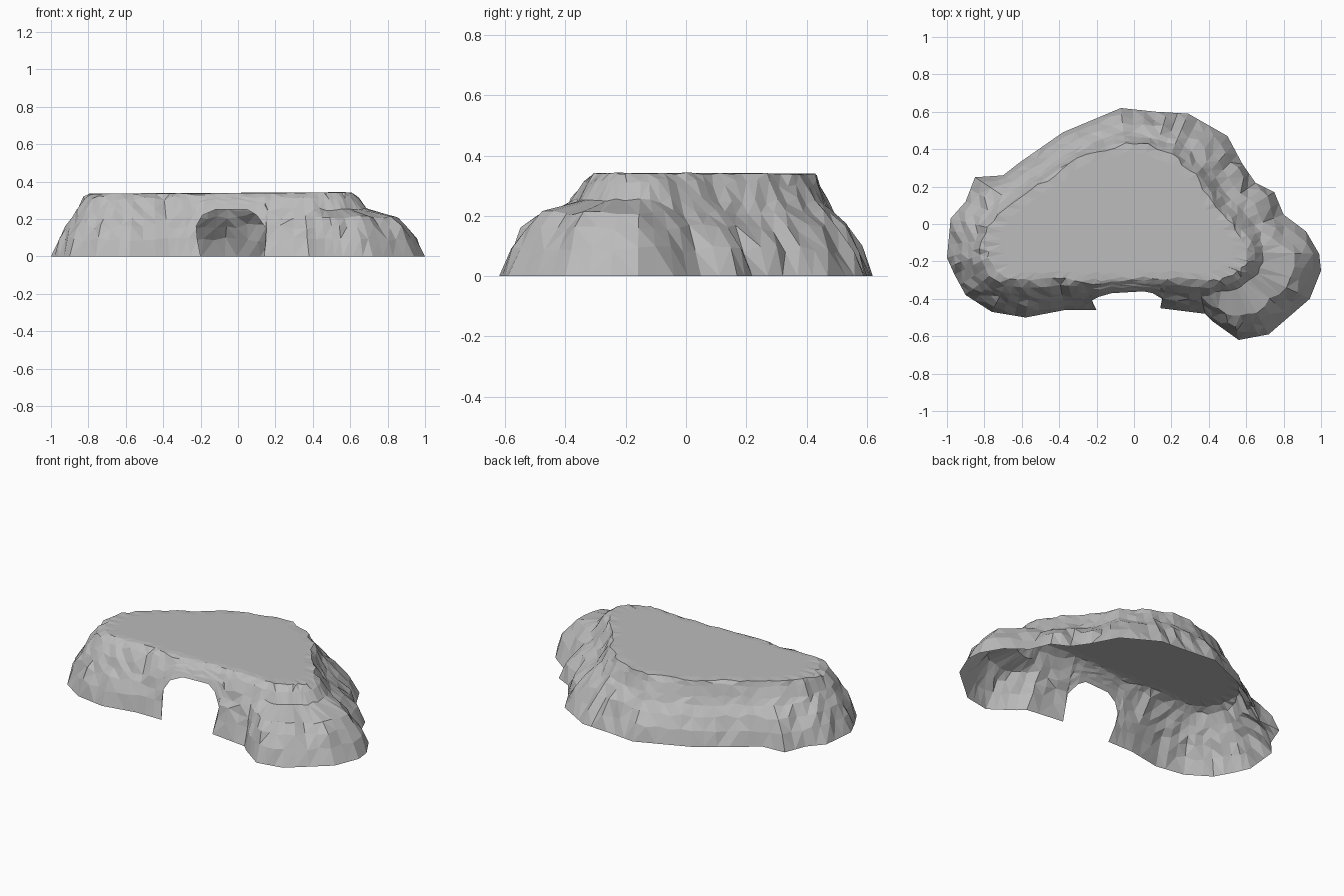
import bpy
import bmesh
import random
from mathutils import Vector

random.seed(11)

default_cube = bpy.data.objects.get("Cube")
if default_cube:
    bpy.data.objects.remove(default_cube, do_unlink=True)

# Foot of the cliff, clockwise from the back; a third value lifts the cave arch
FOOT = [
    (-.07, .62), (.12, .6), (.29, .59), (.5, .47), (.58, .32), (.65, .22),
    (.75, .17), (.8, .05), (.92, -.04), (.99, -.16), (1, -.25), (.94, -.4),
    (.72, -.59), (.56, -.62), (.42, -.52), (.38, -.48), (.22, -.46),
    (.14, -.45), (.15, -.4, .15), (.1, -.37, .22), (.05, -.36, .25),
    (-.12, -.37, .25), (-.19, -.39, .22), (-.23, -.41, .15), (-.2, -.46),
    (-.37, -.46), (-.58, -.5), (-.76, -.47), (-.9, -.38), (-.96, -.27),
    (-1, -.18), (-.98, .03), (-.9, .12), (-.85, .25), (-.7, .26),
    (-.61, .33), (-.38, .49),
]

# Edge of the plateau, one point above each foot point
RIM = [
    (-.05, .43), (.08, .42), (.2, .38), (.33, .26), (.4, .15), (.45, .08),
    (.5, .02), (.55, -.04), (.59, -.1), (.61, -.15), (.61, -.19), (.59, -.23),
    (.54, -.27), (.48, -.3), (.4, -.31), (.34, -.3), (.24, -.29),
    (.18, -.3), (.14, -.3), (.1, -.29), (.05, -.29),
    (-.12, -.29), (-.17, -.3), (-.22, -.3), (-.28, -.3),
    (-.4, -.29), (-.55, -.3), (-.67, -.29), (-.74, -.25), (-.78, -.18),
    (-.79, -.12), (-.78, -.02), (-.72, .05), (-.64, .11), (-.55, .18),
    (-.47, .23), (-.3, .35),
]

# Inward travel from foot to rim at each height
TOP = .338
HEIGHTS = [0, .09, .16, .21, .25, .31, TOP]
FRONT = [0, .15, .31, .45, .58, .79, 1]
BACK = [0, .18, .42, .66, .78, .92, 1]
SHELF = [0, .11, .23, .37, .8, .91, 1]
CENTRE = Vector((-.06, 0, TOP))


def jitter(amount):
    return random.uniform(-amount, amount)


def ramp(value, start, end):
    return min(max((value - start) / (end - start), 0), 1)


def resample(points, target):
    """Split the closed outline so that each foot span is near target long."""
    result = []
    for i, point in enumerate(points):
        following = points[(i + 1) % len(points)]
        span = (Vector(FOOT[(i + 1) % len(FOOT)][:2]) - Vector(FOOT[i][:2])).length
        steps = max(1, round(span / target))
        for k in range(steps):
            result.append(Vector(point).to_3d().lerp(Vector(following).to_3d(), k / steps))
    return result


def cliff_column(bm, foot, rim):
    """Vertices climbing from the foot, or cave arch, to the plateau edge."""
    shelf = ramp(foot.x, .38, .48) * ramp(-foot.y, .02, .16)
    back = ramp(foot.y, -.3, .1)
    room = (1 - foot.z / TOP) * (1 - .4 * shelf)
    ridge = jitter(.05)
    column = []
    for level, height in enumerate(HEIGHTS):
        plain = FRONT[level] * (1 - back) + BACK[level] * back
        inward = plain * (1 - shelf) + SHELF[level] * shelf
        z = foot.z + height * (TOP - foot.z) / TOP
        point = foot.lerp(rim, inward)
        if level:
            point = point.lerp(rim, (ridge + jitter(.08)) * room)
            z += jitter(.013) * room
        if height == TOP:
            # Ragged plateau edge, rising slightly towards the left
            point += Vector((jitter(.01), jitter(.01), 0))
            z = TOP + .005 * point.x + jitter(.003)
        column.append(bm.verts.new((point.x, point.y, z)))
    return column


def join_columns(bm, first, second):
    for k in range(len(first) - 1):
        bm.faces.new((first[k], first[k + 1], second[k + 1], second[k]))


def plateau(bm, edge):
    """Flat, faintly tilted cap inside a narrow uneven border."""
    inner = []
    for vert in edge:
        spot = CENTRE.lerp(vert.co, .88)
        inner.append(bm.verts.new((spot.x, spot.y, TOP + .002 + .005 * spot.x)))
    for i in range(len(edge)):
        j = (i + 1) % len(edge)
        bm.faces.new((edge[i], inner[i], inner[j], edge[j]))
    bm.faces.new(inner)


# Open-bottomed rock shell
bm = bmesh.new()
columns = [cliff_column(bm, foot, rim)
           for foot, rim in zip(resample(FOOT, .065), resample(RIM, .065))]
for i, column in enumerate(columns):
    join_columns(bm, column, columns[(i + 1) % len(columns)])
plateau(bm, [column[-1] for column in columns])
bmesh.ops.recalc_face_normals(bm, faces=bm.faces)
bmesh.ops.triangulate(bm, faces=bm.faces, quad_method='SHORT_EDGE')

mesh = bpy.data.meshes.new("rock_plateau")
bm.to_mesh(mesh)
bm.free()
rock = bpy.data.objects.new("rock_plateau", mesh)
bpy.context.collection.objects.link(rock)

# Stone colour
stone = bpy.data.materials.new("grey_stone")
stone.use_nodes = True
colour = (.5, .5, .5, 1)
stone.diffuse_color = colour
stone.node_tree.nodes["Principled BSDF"].inputs["Base Color"].default_value = colour
mesh.materials.append(stone)
